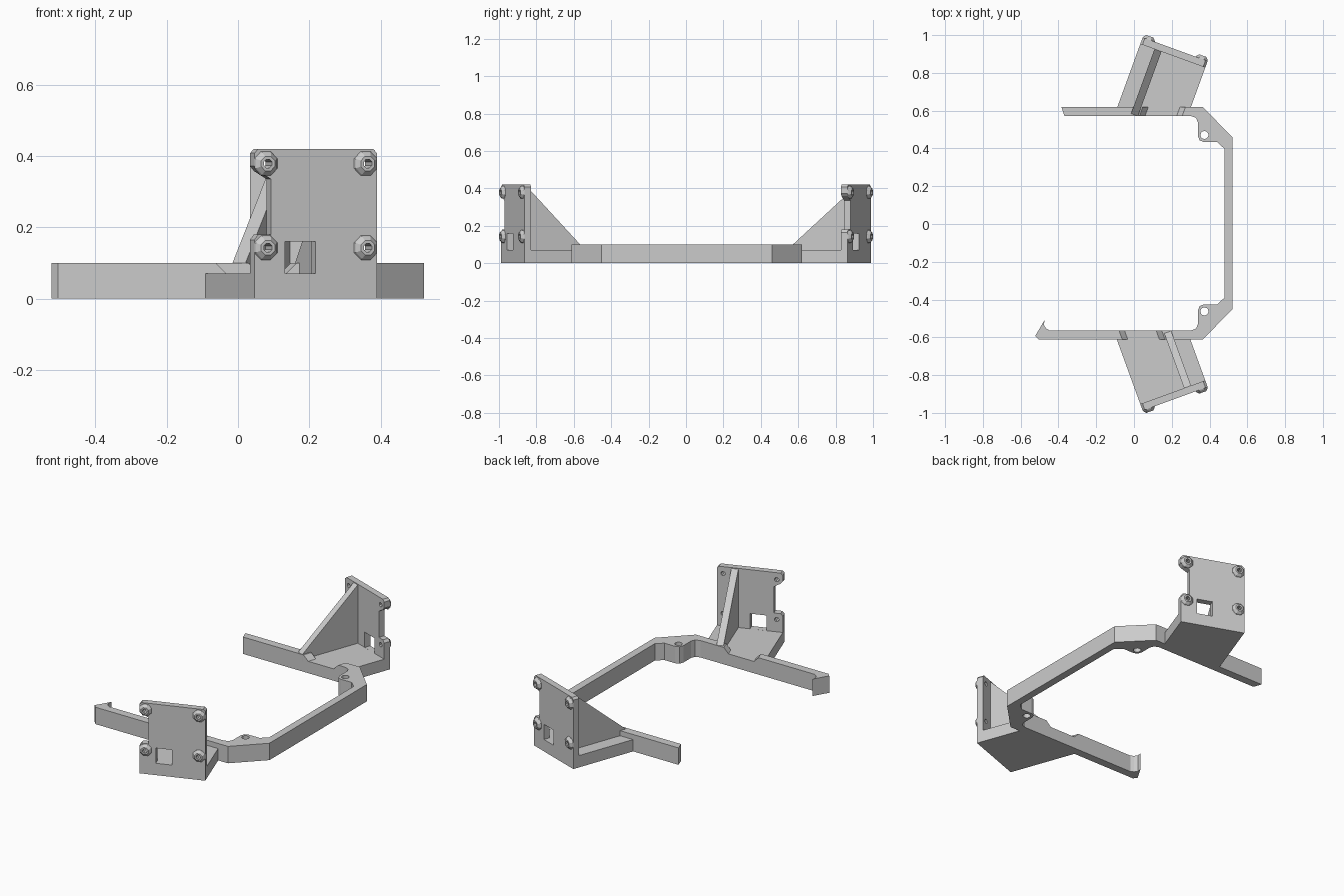
import bpy, bmesh
from math import sin, cos, pi, radians
from mathutils import Matrix, Vector

if "Cube" in bpy.data.objects:
    bpy.data.objects.remove(bpy.data.objects["Cube"])

L, T, TOP = 0.366, 0.037, 0.42      # plate width, thickness, height
ORDER = {'z': (0, 1, 2), 'w': (0, 2, 1), 'u': (2, 0, 1)}


def add_prism(bm, pts, lo, hi, axis='z'):
    """Extrude a 2D outline along one local axis."""
    def place(a, b, h):
        return Vector([(a, b, h)[i] for i in ORDER[axis]])
    rings = [[bm.verts.new(place(a, b, h)) for a, b in pts] for h in (lo, hi)]
    n = len(pts)
    bm.faces.new(rings[0])
    bm.faces.new(rings[1][::-1])
    for i in range(n):
        j = (i + 1) % n
        bm.faces.new((rings[0][i], rings[0][j], rings[1][j], rings[1][i]))


def finish(bm, name, mat=Matrix()):
    bm.transform(mat)
    bmesh.ops.recalc_face_normals(bm, faces=bm.faces)
    me = bpy.data.meshes.new(name)
    bm.to_mesh(me)
    bm.free()
    ob = bpy.data.objects.new(name, me)
    bpy.context.collection.objects.link(ob)
    return ob


def prism(name, pts, lo, hi, axis='z', mat=Matrix()):
    bm = bmesh.new()
    add_prism(bm, pts, lo, hi, axis)
    return finish(bm, name, mat)


def cut(ob, cutter):
    mod = ob.modifiers.new("cut", 'BOOLEAN')
    mod.operation, mod.solver, mod.object = 'DIFFERENCE', 'EXACT', cutter
    cutter.hide_render = True
    cutter.hide_viewport = True


def circle(x, y, r, n):
    return [(x + r * cos(2 * pi * (i + .5) / n), y + r * sin(2 * pi * (i + .5) / n))
            for i in range(n)]


# frame: C-shaped band with two screw tabs
MID = 0.004
half_out = [(0.522, 0.455), (0.363, 0.616)]
half_in = [(0.30, 0.568), (0.328, 0.558), (0.338, 0.535), (0.338, 0.462), (0.348, 0.438),
           (0.37, 0.43), (0.44, 0.43), (0.478, 0.395)]


def side(pts, s):
    return [(x, MID + s * y) for x, y in pts]


outline = (side(half_out, 1) + [(-0.385, 0.62), (-0.368, 0.572)] + side(half_in, 1)
           + side(half_in[::-1], -1)
           + [(-0.447, -0.564), (-0.465, -0.553), (-0.477, -0.535), (-0.473, -0.508),
              (-0.523, -0.593), (-0.505, -0.612)]
           + side(half_out[::-1], -1))
frame = prism("frame_band", outline, 0, 0.1)
for s, n in ((1, "back"), (-1, "front")):
    cut(frame, prism(n + "_tab_hole_cutter", circle(0.373, MID + s * 0.467, 0.021, 16), -0.1, 0.2))


def bracket(name, origin, u, w, w_left, w_right, rib_end):
    """Angled bracket: local u along the plate, w inward, z up."""
    mat = Matrix(((u[0], w[0], 0, origin[0]), (u[1], w[1], 0, origin[1]),
                  (0, 0, 1, 0), (0, 0, 0, 1)))
    # upright plate with side notch, window and screw holes
    prof = [(0, 0), (L, 0), (L, TOP - .012), (L - .012, TOP), (.012, TOP), (0, TOP - .012),
            (0, .372), (.012, .358), (.05, .335), (.05, .18), (.012, .18), (0, .165)]
    plate = prism(name + "_plate", prof, 0, T, 'w', mat)
    screws = [(a, b) for a in (.034, .332) for b in (.143, .379)]
    bm = bmesh.new()
    add_prism(bm, [(.091, .0701), (.182, .0701), (.182, .16), (.091, .16)], -.1, .1, 'w')
    for a, b in screws:
        add_prism(bm, circle(a, b, .013, 8), -.1, .1, 'w')
    cut(plate, finish(bm, name + "_plate_cutter", mat))
    # tapered screw bosses
    bm = bmesh.new()
    for a, b in screws:
        rings = [[bm.verts.new((p, d, q)) for p, q in circle(a, b, r, 8)]
                 for r, d in ((.037, 0), (.034, -.006), (.022, -.018), (.013, -.018), (.013, 0))]
        for k in range(5):
            r0, r1 = rings[k], rings[(k + 1) % 5]
            for i in range(8):
                j = (i + 1) % 8
                bm.faces.new((r0[i], r0[j], r1[j], r1[i]))
    finish(bm, name + "_screw_bosses", mat)
    # floor joining plate to the frame
    prism(name + "_floor", [(0, T), (L, T), (L, w_right), (0, w_left)], 0, .07, 'z', mat)
    # triangular rib
    prism(name + "_rib", [(T, .06), (T, TOP - .005), (rib_end, .1), (rib_end, .06)],
          .247, .286, 'u', mat)
    # sloped channel through the frame
    cut(frame, prism(name + "_channel_cutter",
                     [(.0545, .07), (.212, .07), (.268, .13), (.0, .13)], .2, .6, 'w', mat))


c, s = cos(radians(20)), sin(radians(20))
bracket("front_bracket", (0.046, -0.988), (c, s), (-s, c),
        (0.988 - .59) / c, (0.988 - .59 - L * s) / c, 0.345)
bracket("back_bracket", (0.390, 0.988 - L * s), (-c, s), (-s, -c),
        (0.988 - L * s - .60) / c, (0.988 - .60) / c, 0.40)
